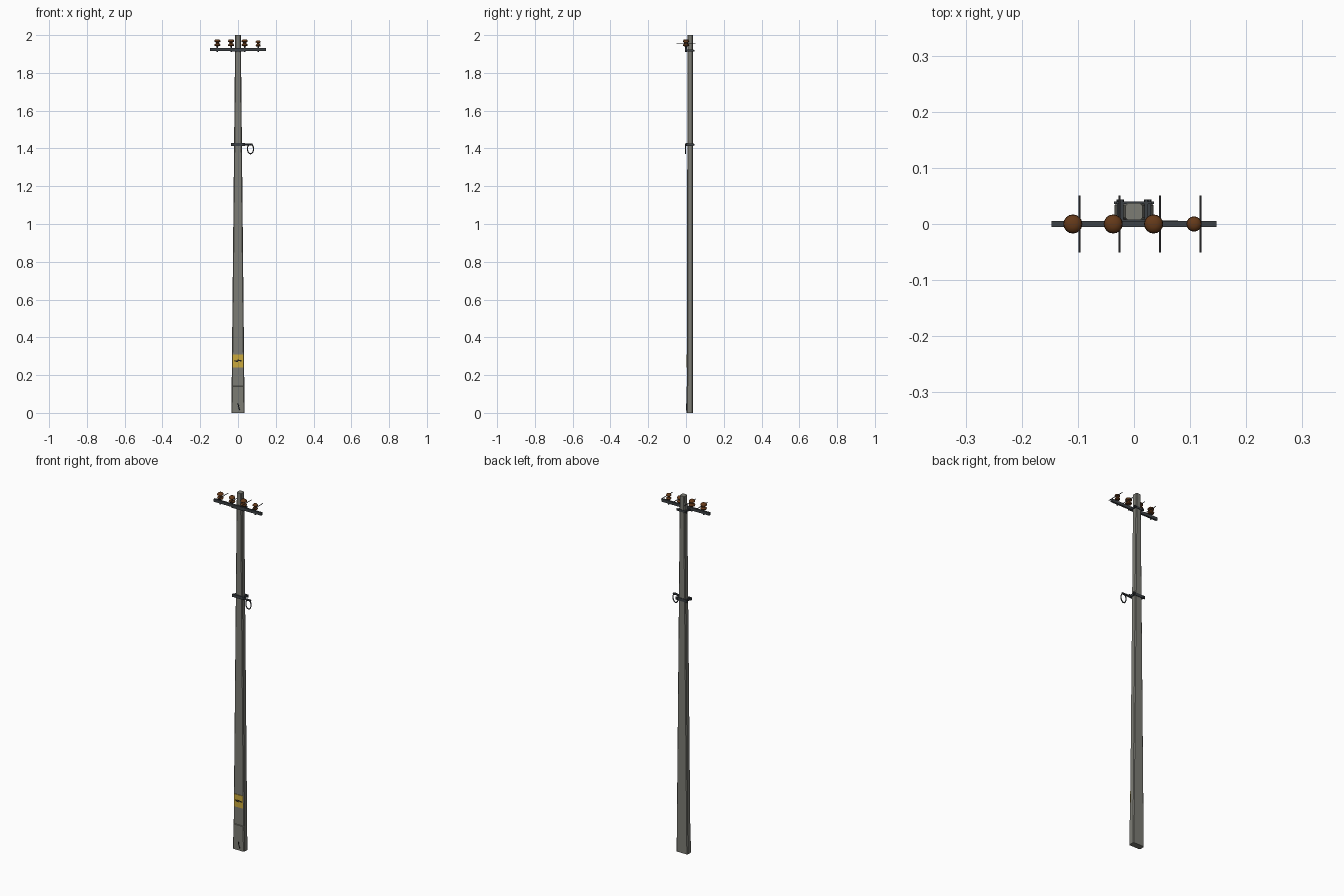
import bpy, bmesh, math
from mathutils import Vector

if "Cube" in bpy.data.objects:
    bpy.data.objects.remove(bpy.data.objects["Cube"])


def material(name, rgb):
    m = bpy.data.materials.new(name)
    m.diffuse_color = (*rgb, 1)
    m.use_nodes = True
    m.node_tree.nodes["Principled BSDF"].inputs["Base Color"].default_value = m.diffuse_color
    return m


concrete = material("concrete", (0.20, 0.20, 0.175))
steel = material("dark steel", (0.045, 0.052, 0.058))
wire_grey = material("wire grey", (0.07, 0.07, 0.075))
brown = material("brown ceramic", (0.13, 0.042, 0.010))
yellow = material("sign yellow", (0.60, 0.40, 0.045))
black = material("black", (0.012, 0.012, 0.012))


def make(name, verts, faces, mat, smooth=False):
    me = bpy.data.meshes.new(name)
    me.from_pydata(verts, [], faces)
    bm = bmesh.new()
    bm.from_mesh(me)
    bmesh.ops.recalc_face_normals(bm, faces=bm.faces)
    bm.to_mesh(me)
    bm.free()
    me.materials.append(mat)
    ob = bpy.data.objects.new(name, me)
    bpy.context.collection.objects.link(ob)
    if smooth:
        bpy.context.view_layer.objects.active = ob
        ob.select_set(True)
        bpy.ops.object.shade_smooth_by_angle(angle=math.radians(40))
        ob.select_set(False)
    return ob


def loft(name, rings, mat, smooth=False):
    n = len(rings[0])
    verts = [v for r in rings for v in r]
    faces = [(k * n + i, k * n + (i + 1) % n, (k + 1) * n + (i + 1) % n, (k + 1) * n + i)
             for k in range(len(rings) - 1) for i in range(n)]
    faces += [tuple(range(n)), tuple(range((len(rings) - 1) * n, len(rings) * n))]
    return make(name, verts, faces, mat, smooth)


def box(name, lo, hi, mat):
    (a, b, c), (d, e, f) = lo, hi
    return loft(name, [[(a, b, z), (d, b, z), (d, e, z), (a, e, z)] for z in (c, f)], mat)


def lathe(name, x, y, profile, mat, n=16):
    return loft(name, [[(x + r * math.cos(2 * math.pi * i / n), y + r * math.sin(2 * math.pi * i / n), z)
                        for i in range(n)] for r, z in profile], mat, True)


def rod(name, p, q, r, mat, n=8):
    p, q = Vector(p), Vector(q)
    rot = (q - p).to_track_quat('Z', 'Y')
    ring = [rot @ Vector((r * math.cos(2 * math.pi * i / n), r * math.sin(2 * math.pi * i / n), 0))
            for i in range(n)]
    return loft(name, [[tuple(c + v) for v in ring] for c in (p, q)], mat, True)


def half_width(z):
    return 0.035 - 0.02 * z / 2


def section(z, front, back=0.037, c=0.004):
    # chamfered rectangle across the pole
    w = half_width(z)
    half = [(w - c, front), (w, front + c), (w, back - c), (w - c, back)]
    return [(x, y, z) for x, y in half] + [(-x, y, z) for x, y in reversed(half)]


# Tapered concrete pole with a slightly thicker foot
loft("pole", [section(0, 0.003), section(0.14, 0.003), section(0.142, 0.006), section(2.0, 0.007)], concrete)

# Ground lead at the foot
rod("ground_lead_upper", (0.0, 0.002, 0.05), (0.004, 0.002, 0.028), 0.0022, black)
rod("ground_lead_lower", (0.004, 0.002, 0.028), (0.010, 0.002, 0.012), 0.0022, black)

# Warning plate with a lightning arrow lying sideways
box("warning_plate", (-0.028, 0.0035, 0.24), (0.028, 0.0065, 0.31), yellow)
bolt = [(-0.018, 0.272), (0.002, 0.268), (0.0, 0.275), (0.018, 0.272),
        (0.018, 0.279), (-0.004, 0.283), (-0.002, 0.276), (-0.018, 0.279)]
loft("warning_symbol", [[(x, y, z) for x, z in bolt] for y in (0.0025, 0.0045)], black)


def clamp(name, z, w, h, front):
    # front and back bars, side straps and tightening bolts
    box(name + "_front_bar", (-w, front, z - h), (w, 0.008, z + h), steel)
    box(name + "_back_bar", (-w, 0.036, z - h), (w, 0.040, z + h), steel)
    for s, side in ((-1, "left"), (1, "right")):
        a, b = sorted((s * (w - 0.006), s * (w - 0.012)))
        box(f"{name}_{side}_strap", (a, 0.004, z - h * 0.8), (b, 0.038, z + h * 0.8), steel)
        x = s * (w - 0.009)
        rod(f"{name}_{side}_bolt", (x, 0.038, z), (x, 0.044, z), 0.004, steel, 6)


clamp("arm_clamp", 1.918, 0.031, 0.006, -0.003)
clamp("hook_clamp", 1.42, 0.036, 0.008, 0.0)

# Hook arm and hanging oval ring
rod("hook_arm", (0.03, 0.001, 1.42), (0.078, 0.001, 1.42), 0.0055, steel)
N, M = 28, 6
verts, faces = [], []
for i in range(N):
    a = 2 * math.pi * i / N
    for j in range(M):
        b = 2 * math.pi * j / M
        d = 0.003 * math.cos(b)
        verts.append((0.066 + (0.016 + d) * math.cos(a), -0.002 + 0.003 * math.sin(b),
                      1.398 + (0.026 + d) * math.sin(a)))
        faces.append((i * M + j, i * M + (j + 1) % M,
                      (i + 1) % N * M + (j + 1) % M, (i + 1) % N * M + j))
make("hook_ring", verts, faces, steel, True)

# Crossarm
box("crossarm", (-0.147, -0.005, 1.917), (0.147, 0.005, 1.933), steel)

# Insulators: bell skirt, wire groove and cap, as radius and height above the arm
bell = [(0.006, 0.007), (0.014, 0.008), (0.017, 0.013), (0.0155, 0.017), (0.009, 0.021), (0.008, 0.025),
        (0.011, 0.028), (0.0165, 0.031), (0.0165, 0.036), (0.013, 0.041), (0.006, 0.044)]
for i, x in enumerate((-0.109, -0.037, 0.035, 0.107)):
    s = 0.8 if i == 3 else 1.0
    rod(f"insulator_pin_{i + 1}", (x, 0, 1.910), (x, 0, 1.945), 0.004, steel)
    lathe(f"insulator_{i + 1}", x, 0, [(r * s, 1.934 + h * (0.88 if i == 3 else 1)) for r, h in bell], brown)
    rod(f"wire_{i + 1}", (x + 0.0115, -0.051, 1.957), (x + 0.0115, 0.051, 1.957), 0.0018, wire_grey)
